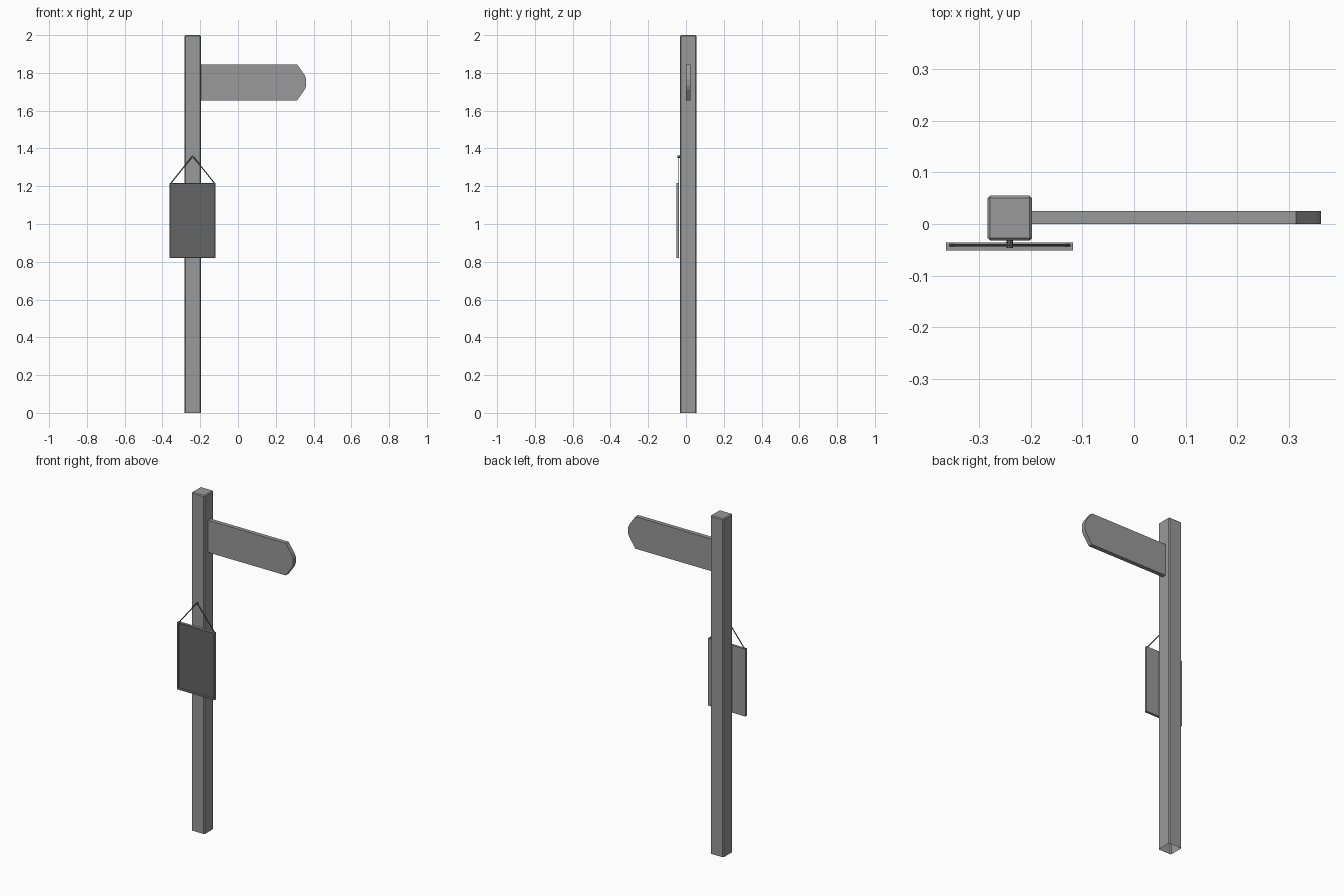
import bpy, bmesh
from mathutils import Vector

cube = bpy.data.objects.get("Cube")
if cube:
    bpy.data.objects.remove(cube, do_unlink=True)


def material(name, value):
    mat = bpy.data.materials.new(name)
    mat.use_nodes = True
    colour = (value, value, value, 1)
    mat.diffuse_color = colour
    mat.node_tree.nodes["Principled BSDF"].inputs["Base Color"].default_value = colour
    return mat


GREY = material("mid grey", 0.32)
DARK = material("dark grey", 0.13)


def finish(bm, name, *mats):
    bmesh.ops.recalc_face_normals(bm, faces=bm.faces)
    mesh = bpy.data.meshes.new(name)
    bm.to_mesh(mesh)
    bm.free()
    obj = bpy.data.objects.new(name, mesh)
    bpy.context.collection.objects.link(obj)
    for mat in mats:
        mesh.materials.append(mat)
    return obj


def box(low, high):
    bm = bmesh.new()
    bmesh.ops.create_cube(bm, size=1)
    low, high = Vector(low), Vector(high)
    for v in bm.verts:
        v.co = (low + high) / 2 + v.co * (high - low)
    return bm


def rod(name, start, end, radius, sides, mat):
    start, end = Vector(start), Vector(end)
    axis = end - start
    bm = bmesh.new()
    bmesh.ops.create_cone(bm, cap_ends=True, segments=sides, radius1=radius,
                          radius2=radius, depth=axis.length)
    turn = axis.to_track_quat('Z', 'Y')
    for v in bm.verts:
        v.co = turn @ v.co + (start + end) / 2
    return finish(bm, name, mat)


# Post: chamfered on the uprights and the top, open underneath
bm = box((-0.283, -0.032, 0), (-0.197, 0.055, 2))
edges = [e for e in bm.edges if max(v.co.z for v in e.verts) > 1]
bmesh.ops.bevel(bm, geom=edges, offset=0.005, segments=1, affect='EDGES')
base = [f for f in bm.faces if all(v.co.z < 0.001 for v in f.verts)]
bmesh.ops.delete(bm, geom=base, context='FACES_ONLY')
finish(bm, "post", GREY)

# Direction arm: half outline mirrored about its centre line, then extruded
mid = 1.75
half = [(-0.2, 0.095), (0.313, 0.095), (0.354, 0.037), (0.361, 0.018)]
outline = half + [(x, -z) for x, z in reversed(half)]
bm = bmesh.new()
face = bm.faces.new([bm.verts.new((x, 0, mid + z)) for x, z in outline])
grown = bmesh.ops.extrude_face_region(bm, geom=[face])["geom"]
for v in grown:
    if isinstance(v, bmesh.types.BMVert):
        v.co.y = 0.025
finish(bm, "direction_arm", GREY)

# Hanging board: raised rim around a recessed dark panel
bm = box((-0.363, -0.051, 0.82), (-0.118, -0.036, 1.218))
bm.normal_update()
front = min(bm.faces, key=lambda f: f.calc_center_median().y)
bmesh.ops.inset_region(bm, faces=[front], thickness=0.009)
rim = bmesh.ops.extrude_face_region(bm, geom=[front])
panel = next(g for g in rim["geom"] if isinstance(g, bmesh.types.BMFace))
for v in panel.verts:
    v.co.y += 0.009
panel.material_index = 1
if front.is_valid:
    bm.faces.remove(front)
finish(bm, "hanging_board", GREY, DARK)

# Cord and the peg that holds it
peg_x, cord_y, top = -0.24, -0.041, 1.36
for side, name in ((1, "left_cord"), (-1, "right_cord")):
    rod(name, (peg_x + side * 0.117, cord_y, 1.214), (peg_x, cord_y, top), 0.003, 6, DARK)
rod("peg", (peg_x, -0.03, top - 0.004), (peg_x, -0.046, top - 0.004), 0.006, 8, DARK)
